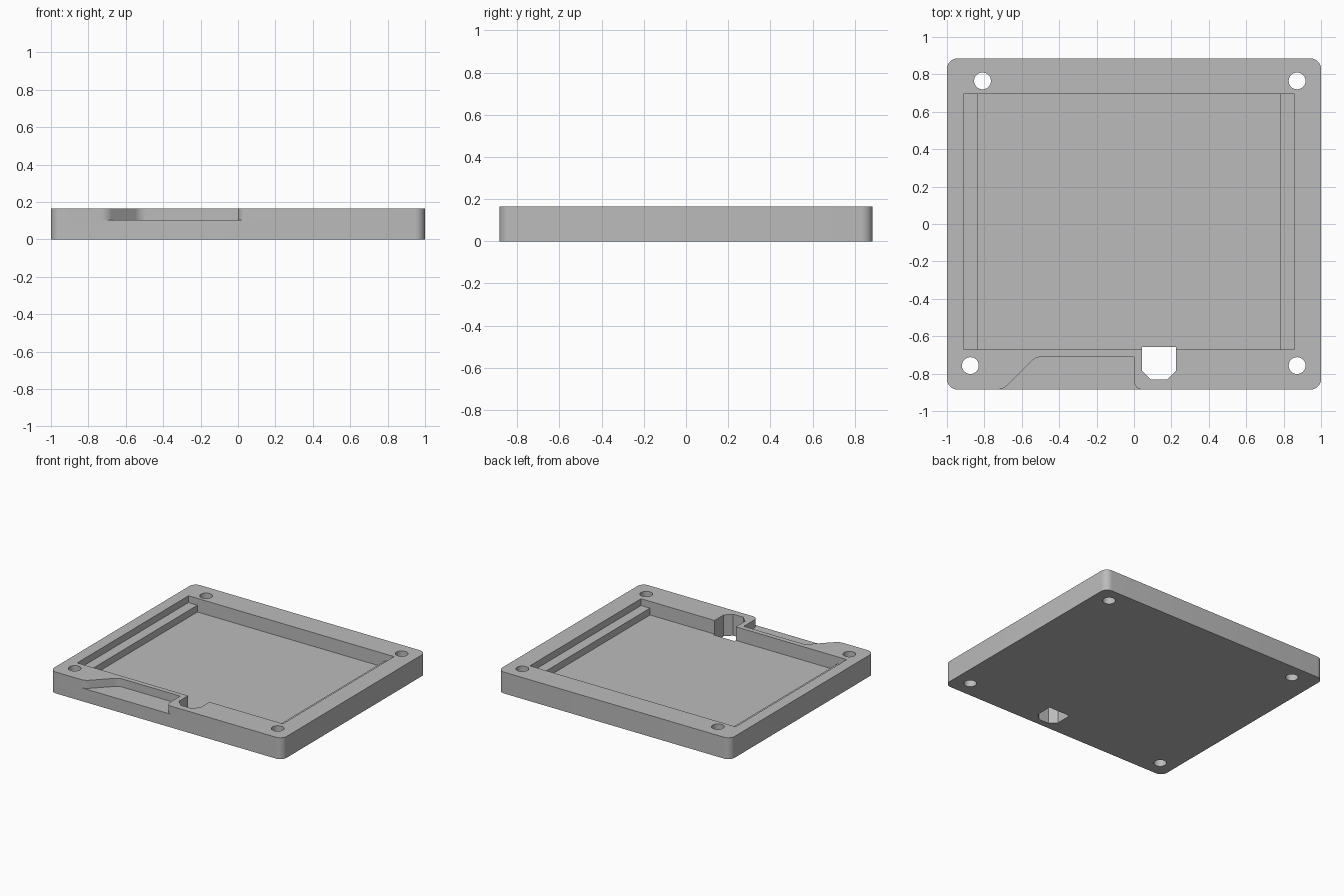
import bpy, bmesh, math
from mathutils import Vector

if "Cube" in bpy.data.objects:
    bpy.data.objects.remove(bpy.data.objects["Cube"])

HEIGHT = 0.166
HALF_X, HALF_Y = 1.0, 0.885
FLOOR_Z, LEDGE_Z, RECESS_Z = 0.06, 0.113, 0.103
OVER = 0.1  # cutter overshoot

grey = bpy.data.materials.new("grey plastic")
grey.diffuse_color = (0.5, 0.5, 0.5, 1)
grey.use_nodes = True
grey.node_tree.nodes["Principled BSDF"].inputs["Base Color"].default_value = grey.diffuse_color


def rounded(points, steps=8):
    """Outline from (x, y, radius) corners, each rounded with a tangent arc."""
    out = []
    for i, (x, y, r) in enumerate(points):
        p = Vector((x, y))
        if r == 0:
            out.append(p)
            continue
        a = (Vector(points[i - 1][:2]) - p).normalized()
        b = (Vector(points[(i + 1) % len(points)][:2]) - p).normalized()
        half = a.angle(b) / 2
        centre = p + (a + b).normalized() * (r / math.sin(half))
        start = p + a * (r / math.tan(half)) - centre
        sweep = (p + b * (r / math.tan(half)) - centre)
        turn = math.atan2(start.x * sweep.y - start.y * sweep.x, start.dot(sweep))
        for k in range(steps + 1):
            t = turn * k / steps
            c, s = math.cos(t), math.sin(t)
            out.append(centre + Vector((start.x * c - start.y * s,
                                        start.x * s + start.y * c)))
    return out


def prism(name, outline, low, high, along_y=False):
    """Extrude an outline along z, or an x-z outline along y."""
    bm = bmesh.new()
    place = (lambda u, v: (u, low, v)) if along_y else (lambda u, v: (u, v, low))
    face = bm.faces.new([bm.verts.new(place(u, v)) for u, v in outline])
    move = (0, high - low, 0) if along_y else (0, 0, high - low)
    new = bmesh.ops.extrude_face_region(bm, geom=[face])["geom"]
    bmesh.ops.translate(bm, vec=move,
                        verts=[v for v in new if isinstance(v, bmesh.types.BMVert)])
    bmesh.ops.recalc_face_normals(bm, faces=bm.faces)
    mesh = bpy.data.meshes.new(name)
    bm.to_mesh(mesh)
    bm.free()
    mesh.materials.append(grey)
    obj = bpy.data.objects.new(name, mesh)
    bpy.context.collection.objects.link(obj)
    return obj


# Tray body with rounded corners
R = 0.055
tray = prism("tray", rounded([(-HALF_X, -HALF_Y, R), (HALF_X, -HALF_Y, R),
                              (HALF_X, HALF_Y, R), (-HALF_X, HALF_Y, R)]), 0, HEIGHT)

cutters = []
TOP = HEIGHT + OVER

# Stepped pocket, leaving a ledge along the left and right walls
cutters.append(prism("pocket_cutter", [
    (-0.835, FLOOR_Z), (0.78, FLOOR_Z), (0.78, LEDGE_Z), (0.857, LEDGE_Z),
    (0.857, TOP), (-0.912, TOP), (-0.912, LEDGE_Z), (-0.835, LEDGE_Z)],
    -0.672, 0.694, along_y=True))

# Shallow recess in the front edge, flared at its mouth
cutters.append(prism("front_recess_cutter", rounded([
    (-0.70, -HALF_Y, 0.08), (-0.525, -0.71, 0.08), (0, -0.71, 0),
    (0, -HALF_Y, 0.045), (0.2, -HALF_Y, 0), (0.2, -HALF_Y - OVER, 0),
    (-0.9, -HALF_Y - OVER, 0), (-0.9, -HALF_Y, 0)]), RECESS_Z, TOP))

# Cable slot with chamfered corners, right through the tray
cutters.append(prism("cable_slot_cutter", [
    (0.042, -0.657), (0.042, -0.785), (0.09, -0.832), (0.177, -0.832),
    (0.225, -0.785), (0.225, -0.657)], -OVER, TOP))

# Screw holes
for i, (x, y) in enumerate([(-0.81, 0.765), (0.872, 0.765),
                            (-0.875, -0.757), (0.872, -0.757)]):
    ring = [(x + 0.045 * math.cos(a * math.tau / 32),
             y + 0.045 * math.sin(a * math.tau / 32)) for a in range(32)]
    cutters.append(prism(f"screw_hole_cutter_{i + 1}", ring, -OVER, TOP))

# Cut everything out of the body
bpy.context.view_layer.objects.active = tray
tray.select_set(True)
for cutter in cutters:
    mod = tray.modifiers.new(cutter.name, "BOOLEAN")
    mod.operation = "DIFFERENCE"
    mod.solver = "EXACT"
    mod.object = cutter
    bpy.ops.object.modifier_apply(modifier=mod.name)
for cutter in cutters:
    bpy.data.objects.remove(cutter)

bpy.ops.object.shade_smooth_by_angle(angle=math.radians(30))
